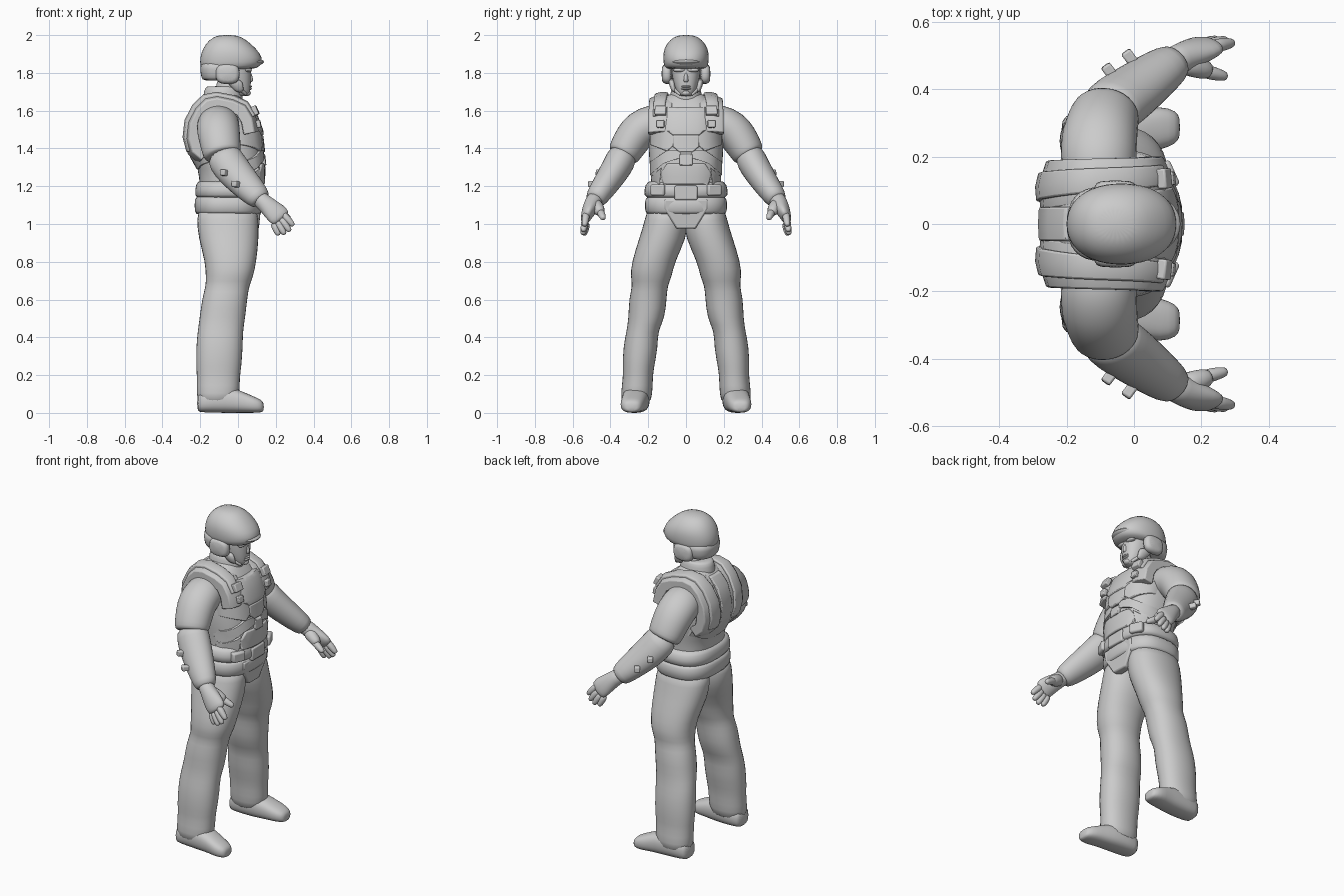
import bpy, bmesh, math
from mathutils import Vector
from mathutils.bvhtree import BVHTree

cube = bpy.data.objects.get("Cube")
if cube:
    bpy.data.objects.remove(cube)

GREY = (0.6, 0.6, 0.6, 1)
mat = bpy.data.materials.new("plain_grey")
mat.use_nodes = True
mat.diffuse_color = GREY
mat.node_tree.nodes["Principled BSDF"].inputs["Base Color"].default_value = GREY
X, Y, Z = Vector((1, 0, 0)), Vector((0, 1, 0)), Vector((0, 0, 1))


def finish(name, bm, mirror=False, subsurf=0, bevel=0):
    """Turn a bmesh into a smooth object with optional modifiers."""
    bmesh.ops.recalc_face_normals(bm, faces=bm.faces)
    me = bpy.data.meshes.new(name)
    bm.to_mesh(me)
    bm.free()
    me.materials.append(mat)
    ob = bpy.data.objects.new(name, me)
    bpy.context.collection.objects.link(ob)
    bpy.ops.object.select_all(action='DESELECT')
    ob.select_set(True)
    bpy.context.view_layer.objects.active = ob
    bpy.ops.object.shade_smooth_by_angle(angle=math.radians(180 if subsurf else 40))
    if bevel:
        m = ob.modifiers.new("bevel", 'BEVEL')
        m.width, m.segments, m.limit_method = bevel, 2, 'ANGLE'
        m.angle_limit = math.radians(50)
    if subsurf:
        ob.modifiers.new("subsurf", 'SUBSURF').levels = subsurf
        ob.modifiers["subsurf"].render_levels = subsurf
    if mirror:
        m = ob.modifiers.new("mirror", 'MIRROR')
        m.use_axis = (False, True, False)
    return ob


def loft_mesh(rings, axis=None, power=2.0, n=16):
    """Skin rings (x, y, z, ru, rv); without an axis they follow the path."""
    bm = bmesh.new()
    cs = [Vector(r[:3]) for r in rings]
    loops = []
    for i, r in enumerate(rings):
        t = axis or (cs[min(i + 1, len(cs) - 1)] - cs[max(i - 1, 0)]).normalized()
        ref = Y if abs(t.x) > 0.9 else X
        u = (ref - t * ref.dot(t)).normalized()
        v = t.cross(u)
        loop = []
        for k in range(n):
            a = math.tau * k / n
            c, s = math.cos(a), math.sin(a)
            cu = math.copysign(abs(c) ** (2 / power), c) * r[3]
            sv = math.copysign(abs(s) ** (2 / power), s) * r[4]
            loop.append(bm.verts.new(cs[i] + u * cu + v * sv))
        loops.append(loop)
    for a, b in zip(loops, loops[1:]):
        for k in range(n):
            bm.faces.new((a[k], a[(k + 1) % n], b[(k + 1) % n], b[k]))
    bm.faces.new(loops[0])
    bm.faces.new(loops[-1])
    return bm


def loft(name, rings, axis=None, power=2.0, n=16, mirror=False):
    return finish(name, loft_mesh(rings, axis, power, n), mirror, subsurf=1)


def tube(name, a, b, r, tip=0.75):
    a, b = Vector(a), Vector(b)
    rings = [(*a.lerp(b, f), r * s, r * s) for f, s in ((0, 1), (0.5, 1), (0.9, tip), (1, tip * 0.6))]
    return loft(name, rings, n=8, mirror=True)


def ball(name, c, size, mirror=False):
    bm = bmesh.new()
    bmesh.ops.create_uvsphere(bm, u_segments=20, v_segments=12, radius=1)
    for v in bm.verts:
        v.co = Vector(c) + v.co * Vector(size)
    return finish(name, bm, mirror)


def box(name, c, size, mirror=False, turn=(1, 0, 0)):
    bm = bmesh.new()
    bmesh.ops.create_cube(bm, size=1)
    q = Vector(turn).to_track_quat('X', 'Z')
    for v in bm.verts:
        v.co = Vector(c) + q @ (v.co * Vector(size))
    return finish(name, bm, mirror, bevel=min(size) * 0.2)


def panel(name, outline, thick=0.018, side=1, mirror=False):
    """Armour plate: (y, z) outline wrapped on the front or back of the torso."""
    bm = bmesh.new()
    bm.faces.new([bm.verts.new((0, y, z)) for y, z in outline])
    for i in range(-8, 9):
        for co, no in ((Y * i * 0.03, Y), (Z * (1.35 + i * 0.05), Z)):
            bmesh.ops.bisect_plane(bm, geom=bm.verts[:] + bm.edges[:] + bm.faces[:],
                                   plane_co=co, plane_no=no)
    for v in bm.verts:
        hit = torso_tree.ray_cast(Vector((side, v.co.y, v.co.z)), X * -side)[0]
        hit = hit or torso_tree.find_nearest(Vector((0, v.co.y, v.co.z)))[0]
        v.co.x = hit.x - side * 0.015
    top = bmesh.ops.extrude_face_region(bm, geom=bm.faces[:])["geom"]
    for v in top:
        if isinstance(v, bmesh.types.BMVert):
            v.co.x += side * (thick + 0.015)
    return finish(name, bm, mirror, bevel=0.006)


def strap(name, path, front, back, thick, drop):
    """Ribbon over the shoulder: (x, z) path, y range easing from front to back."""
    bm = bmesh.new()
    pts = [Vector((x, 0, z)) for x, z in path]
    loops = []
    for i, p in enumerate(pts):
        t = (pts[min(i + 1, len(pts) - 1)] - pts[max(i - 1, 0)]).normalized()
        nrm = t.cross(Y)
        nrm = nrm if nrm.dot(p - Vector((-0.08, 0, 1.45))) > 0 else -nrm
        f = i / (len(pts) - 1)
        y0, y1 = (a + (b - a) * f for a, b in zip(front, back))
        loops.append([bm.verts.new(p + Y * y + nrm * d) for y, d in
                      ((y0, -thick), (y0, -drop / 3), ((y0 + y1) / 2, 0), (y1, -drop), (y1, -thick - drop))])
    for a, b in zip(loops, loops[1:]):
        for k in range(5):
            bm.faces.new((a[k], a[(k + 1) % 5], b[(k + 1) % 5], b[k]))
    bm.faces.new(loops[0])
    bm.faces.new(loops[-1])
    return finish(name, bm, True, bevel=0.006)


# Torso
torso = [(-.045, 0, 1.08, .165, .195), (-.035, 0, 1.2, .168, .182), (-.035, 0, 1.29, .172, .19),
         (-.068, 0, 1.39, .193, .2), (-.08, 0, 1.5, .193, .195), (-.085, 0, 1.6, .16, .18),
         (-.085, 0, 1.66, .11, .13), (-.08, 0, 1.7, .07, .075)]
bm = loft_mesh(torso, Z, 2.5, 32)
torso_tree = BVHTree.FromBMesh(bm)
finish("torso", bm, subsurf=1)

# Neck, collar and head
loft("neck", [(-.06, 0, 1.6, .08, .07), (-.05, 0, 1.7, .07, .065), (-.04, 0, 1.8, .07, .065)], Z)
loft("collar", [(-.08, 0, 1.62, .12, .105), (-.08, 0, 1.68, .105, .085), (-.08, 0, 1.725, .098, .078),
                (-.08, 0, 1.73, .078, .068)], Z)
loft("head", [(.015, 0, 1.675, .035, .03), (.01, 0, 1.69, .054, .046), (-.005, 0, 1.73, .074, .063),
              (-.025, 0, 1.78, .096, .075), (-.03, 0, 1.84, .1, .08), (-.03, 0, 1.9, .08, .07)], Z, 2.3)
loft("nose", [(.055, 0, 1.748, .024, .018), (.055, 0, 1.765, .03, .016), (.055, 0, 1.81, .014, .01)], Z, n=8)
for label, z in (("upper_lip", 1.728), ("lower_lip", 1.716)):
    ball(label, (.058, 0, z), (.016, .026, .007))
ball("chin", (.048, 0, 1.694), (.02, .024, .016))
ball("brow", (.054, .034, 1.815), (.02, .036, .011), True)

# Helmet
loft("helmet", [(-.055, 0, 1.815, .13, .105), (-.038, 0, 1.835, .164, .118), (-.035, 0, 1.88, .168, .123),
                (-.045, 0, 1.93, .142, .118), (-.055, 0, 1.975, .1, .088), (-.056, 0, 2.002, .05, .042)],
     Z, 2.2, 24)
ball("helmet_brim", (.04, 0, 1.858), (.098, .09, .024))
loft("helmet_neck_guard", [(-.1, 0, 1.758, .085, .09), (-.1, 0, 1.77, .095, .104),
                           (-.1, 0, 1.82, .104, .114), (-.1, 0, 1.87, .1, .114)], Z, 2.4)
loft("ear_pad", [(-.055, .07, 1.795, .07, .06), (-.055, .115, 1.795, .065, .055),
                 (-.055, .13, 1.795, .05, .04)], Y, 2.8, mirror=True)
loft("cheek_guard", [(-.03, .075, 1.77, .05, .02), (-.005, .073, 1.73, .035, .016),
                     (.01, .06, 1.695, .02, .012)], Z, mirror=True)
tube("chin_strap", (.005, .068, 1.72), (.045, .03, 1.684), .01, 1)

# Arms
loft("sleeve", [(-.1, .12, 1.52, .108, .105), (-.105, .18, 1.53, .115, .11), (-.105, .245, 1.5, .116, .106),
                (-.097, .285, 1.45, .112, .1), (-.088, .32, 1.39, .106, .092), (-.082, .333, 1.365, .1, .086),
                (-.08, .338, 1.357, .08, .07)], mirror=True)
loft("forearm", [(-.085, .325, 1.385, .085, .075), (-.065, .347, 1.335, .1, .084), (-.015, .385, 1.27, .096, .078),
                 (.05, .432, 1.2, .083, .07), (.108, .474, 1.14, .069, .06), (.126, .487, 1.12, .052, .048)],
     mirror=True)
for c in ((-.068, .447, 1.27), (-.008, .488, 1.21)):
    box("sleeve_stud", c, (.06, .032, .032), True, (-.55, .75, .1))

# Hands
loft("palm", [(.1, .472, 1.145, .046, .046), (.14, .493, 1.112, .045, .046), (.18, .511, 1.076, .056, .04),
              (.215, .526, 1.045, .062, .03), (.235, .533, 1.022, .052, .022)], mirror=True)
fingers = {"index": ((.23, .527, 1.06), (.295, .538, .99)), "middle": ((.222, .53, 1.035), (.276, .545, .96)),
           "ring": ((.205, .53, 1.018), (.248, .547, .944)), "little": ((.186, .525, 1.01), (.216, .54, .94))}
for label, (a, b) in fingers.items():
    tube(label + "_finger", a, b, .022)
tube("thumb_base", (.135, .485, 1.11), (.228, .452, 1.06), .04)
tube("thumb", (.19, .458, 1.075), (.276, .437, 1.028), .023)

# Legs and boots
loft("leg", [(-.055, .1, 1.1, .16, .105), (-.055, .105, 1.02, .166, .115), (-.05, .12, .93, .164, .128),
             (-.038, .174, .8, .138, .116), (-.045, .185, .72, .128, .112), (-.055, .19, .675, .117, .094),
             (-.07, .202, .61, .122, .102), (-.083, .208, .5, .123, .098), (-.094, .233, .43, .122, .084),
             (-.098, .24, .35, .126, .094), (-.102, .253, .24, .122, .085), (-.104, .254, .19, .115, .08),
             (-.105, .262, .1, .117, .086), (-.112, .264, .04, .102, .076)], Z, 2.2, mirror=True)
loft("boot", [(-.218, .262, .05, .05, .045), (-.19, .262, .062, .07, .06), (-.06, .265, .072, .076, .074),
              (.02, .275, .058, .066, .058), (.08, .285, .044, .066, .045), (.125, .287, .036, .05, .034),
              (.137, .287, .03, .028, .02)], X, 2.6, mirror=True)

# Belt and hip guard
loft("hip_band", [(-.05, 0, 1.05, .17, .205), (-.05, 0, 1.055, .18, .218), (-.05, 0, 1.14, .182, .22),
                  (-.05, 0, 1.15, .165, .2)], Z, 2.6, 32)
loft("belt", [(-.045, 0, 1.135, .17, .2), (-.045, 0, 1.145, .185, .225), (-.045, 0, 1.215, .18, .218),
              (-.045, 0, 1.235, .16, .19)], Z, 2.6, 32)
box("belt_buckle", (.125, 0, 1.165), (.035, .12, .075))
box("belt_pouch", (.098, .145, 1.18), (.05, .08, .06), True, (1, .45, 0))
bm = bmesh.new()
plate = [(-.115, 1.13), (-.115, 1.08), (-.05, .975), (.05, .975), (.115, 1.08), (.115, 1.13)]
bm.faces.new([bm.verts.new((.14 - abs(y) * .12 - (1.13 - z) * .15, y, z)) for y, z in plate])
ext = bmesh.ops.extrude_face_region(bm, geom=bm.faces[:])["geom"]
bmesh.ops.translate(bm, verts=[v for v in ext if isinstance(v, bmesh.types.BMVert)], vec=(-.05, 0, 0))
finish("groin_plate", bm, bevel=.008)

# Vest plates
panel("chest_plate", [(-.1, 1.62), (-.11, 1.5), (-.07, 1.47), (.07, 1.47), (.11, 1.5), (.1, 1.62)], .02)
panel("breast_plate", [(.06, 1.5), (.19, 1.5), (.19, 1.42), (.1, 1.385), (.06, 1.42)], .014, mirror=True)
panel("sternum_plate", [(-.07, 1.47), (-.07, 1.41), (-.035, 1.38), (.035, 1.38), (.07, 1.41), (.07, 1.47)], .018)
panel("rib_band", [(.03, 1.39), (.1, 1.39), (.19, 1.33), (.19, 1.26), (.12, 1.32), (.03, 1.35)], .012, mirror=True)
panel("center_clip", [(-.035, 1.37), (-.035, 1.31), (.035, 1.31), (.035, 1.37)], .016)
panel("belly_plate", [(-.1, 1.32), (-.135, 1.27), (-.12, 1.21), (.12, 1.21), (.135, 1.27), (.1, 1.32)], .009)
panel("side_plate", [(.13, 1.3), (.185, 1.25), (.185, 1.2), (.14, 1.2)], .012, mirror=True)
panel("spine_plate", [(-.05, 1.66), (-.05, 1.34), (.05, 1.34), (.05, 1.66)], .012, -1)
panel("lower_back_band", [(-.18, 1.4), (-.18, 1.33), (-.08, 1.29), (.08, 1.29), (.18, 1.33), (.18, 1.4)], .012, -1)

# Shoulder harness and back pads
over = [(.112, 1.49), (.095, 1.57), (.05, 1.64), (-.02, 1.672), (-.11, 1.69), (-.18, 1.675), (-.235, 1.62),
        (-.275, 1.54), (-.285, 1.45), (-.265, 1.37), (-.21, 1.32)]
strap("shoulder_harness", over, (.085, .2), (.025, .185), .06, .025)
strap("shoulder_pad", [(x * 1.03, z + .01) for x, z in over[1:-1]], (.115, .175), (.06, .15), .03, .01)
box("harness_buckle", (.09, .135, 1.6), (.03, .06, .05), True, (1, .1, .45))
box("harness_clip", (.108, .135, 1.53), (.025, .04, .04), True, (1, .1, .2))
